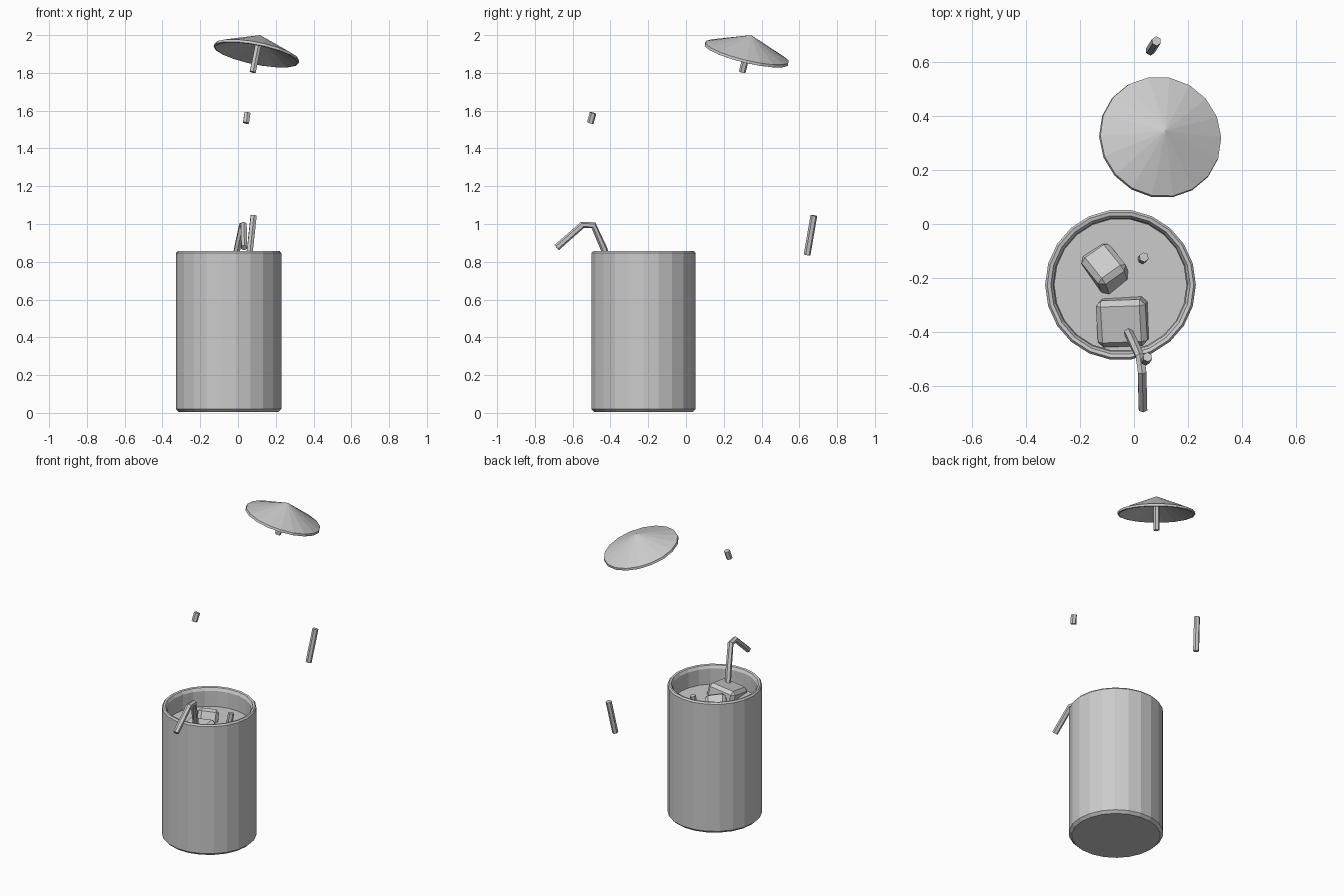
import bpy, bmesh, math
from mathutils import Vector, Euler

if "Cube" in bpy.data.objects:
    bpy.data.objects.remove(bpy.data.objects["Cube"])

CX, CY = -0.05, -0.225        # glass axis


def make_object(name, bm):
    bmesh.ops.recalc_face_normals(bm, faces=bm.faces)
    mesh = bpy.data.meshes.new(name)
    bm.to_mesh(mesh)
    bm.free()
    obj = bpy.data.objects.new(name, mesh)
    bpy.context.collection.objects.link(obj)
    return obj


def lathe(name, profile, sides, location, axis=(0, 0, 1)):
    """Spin an (r, z) profile that starts and ends on the axis."""
    bm = bmesh.new()
    verts = [bm.verts.new((r, 0, z)) for r, z in profile]
    edges = [bm.edges.new(pair) for pair in zip(verts, verts[1:])]
    bmesh.ops.spin(bm, geom=verts + edges, cent=(0, 0, 0), axis=(0, 0, 1),
                   angle=math.tau, steps=sides)
    bmesh.ops.remove_doubles(bm, verts=bm.verts, dist=0.0005)
    obj = make_object(name, bm)
    obj.location = location
    obj.rotation_mode = 'QUATERNION'
    obj.rotation_quaternion = Vector(axis).to_track_quat('Z', 'Y')
    return obj


def tube(name, points, radius=0.018, sides=6):
    """Faceted capped tube along a path, with mitred bends."""
    pts = [Vector(p) for p in points]
    bm = bmesh.new()
    rings = []
    for i, p in enumerate(pts):
        t_in = (p - pts[max(i - 1, 0)]).normalized()
        t_out = (pts[min(i + 1, len(pts) - 1)] - p).normalized()
        t = (t_in + t_out).normalized()
        u = t.cross(Vector((1, 0.1, 0))).normalized()
        v = t.cross(u)
        rings.append([bm.verts.new(p + radius * (u * math.cos(a) + v * math.sin(a)))
                      for a in (math.tau * k / sides for k in range(sides))])
    for a, b in zip(rings, rings[1:]):
        for k in range(sides):
            n = (k + 1) % sides
            bm.faces.new((a[k], a[n], b[n], b[k]))
    bm.faces.new(rings[0])
    bm.faces.new(rings[-1])
    return make_object(name, bm)


def ice_cube(name, location, size, rotation):
    bm = bmesh.new()
    bmesh.ops.create_cube(bm, size=1)
    bmesh.ops.scale(bm, vec=size, verts=bm.verts)
    bmesh.ops.bevel(bm, geom=bm.edges[:], offset=0.02, segments=1, affect='EDGES')
    obj = make_object(name, bm)
    obj.location = location
    obj.rotation_euler = Euler([math.radians(a) for a in rotation])
    return obj


# Tumbler with bevelled foot and rim
lathe("glass", [(0, 0.004), (0.262, 0.004), (0.279, 0.02), (0.279, 0.846),
                (0.271, 0.856), (0.258, 0.853), (0.248, 0.835), (0.246, 0.04),
                (0, 0.04)], 22, (CX, CY, 0))

# Drink filling the tumbler
lathe("drink", [(0, 0.045), (0.246, 0.045), (0.246, 0.735), (0, 0.735)], 22, (CX, CY, 0))

# Ice poking out of the drink
ice_cube("ice_front", (-0.038, -0.357, 0.71), (0.185, 0.175, 0.16), (10, -8, 2))
ice_cube("ice_back", (-0.105, -0.168, 0.725), (0.125, 0.15, 0.13), (-28, 8, 35))

# Bent drinking straw
tube("straw", [(-0.055, -0.33, 0.58), (-0.004, -0.435, 0.87), (0.022, -0.49, 0.993),
               (0.03, -0.548, 0.995), (0.033, -0.685, 0.875)])

# Paper parasol: thin cone shell plus handle
AXIS = Vector((0.19, 0.23, 0.955)).normalized()
APEX = Vector((0.117, 0.345, 2.0))
lathe("parasol_canopy", [(0, 0), (0.228, -0.094), (0.23, -0.108), (0.222, -0.11),
                         (0, -0.02)], 18, APEX, AXIS)
tube("parasol_handle", [APEX - AXIS * 0.015, APEX - AXIS * 0.205])

# Loose stick pieces
for name, start, end in (
        ("stick_floating_short", (0.042, -0.507, 1.535), (0.05, -0.492, 1.588)),
        ("stick_floating_long", (0.06, 0.641, 0.836), (0.083, 0.677, 1.045)),
        ("stick_in_drink", (0.025, -0.137, 0.68), (0.037, -0.123, 0.79))):
    tube(name, [start, end])
